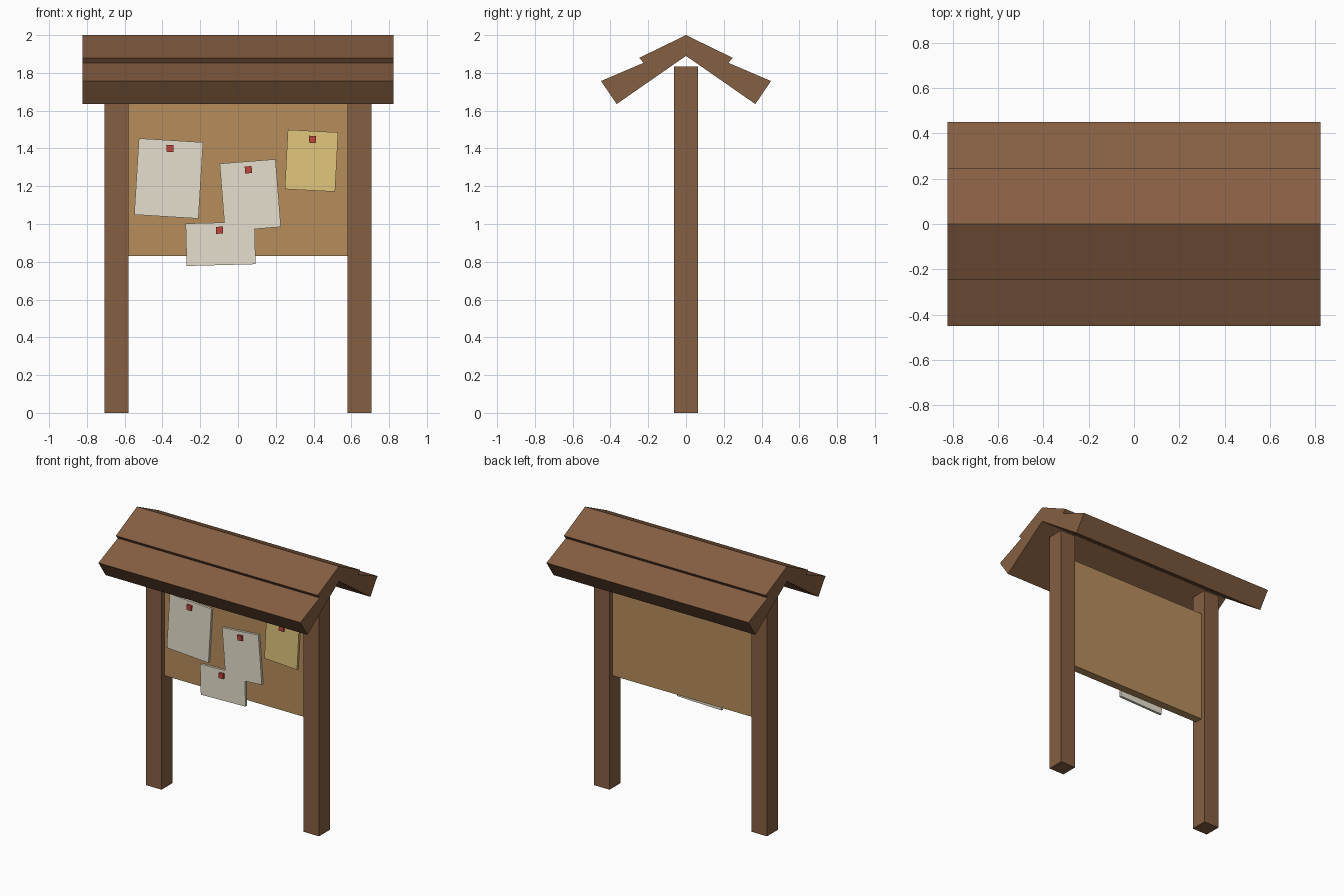
import bpy
import bmesh
from math import radians
from mathutils import Matrix, Vector

default = bpy.data.objects.get("Cube")
if default:
    bpy.data.objects.remove(default, do_unlink=True)


def material(name, rgb):
    mat = bpy.data.materials.new(name)
    mat.use_nodes = True
    color = (*rgb, 1)
    mat.diffuse_color = color
    mat.node_tree.nodes["Principled BSDF"].inputs["Base Color"].default_value = color
    return mat


wood = material("brown wood", (0.235, 0.112, 0.054))
cork = material("cork", (0.468, 0.27, 0.107))
paper = material("pale paper", (0.79, 0.74, 0.61))
yellow = material("yellow paper", (0.76, 0.565, 0.2))
red = material("red pin", (0.515, 0.06, 0.045))


def finish(name, bm, mat):
    bmesh.ops.recalc_face_normals(bm, faces=bm.faces)
    mesh = bpy.data.meshes.new(name)
    bm.to_mesh(mesh)
    bm.free()
    mesh.materials.append(mat)
    obj = bpy.data.objects.new(name, mesh)
    bpy.context.collection.objects.link(obj)
    return obj


def box(name, center, size, mat, tilt=0):
    """Box tilted about the front-to-back axis; positive leans to the left."""
    bm = bmesh.new()
    bmesh.ops.create_cube(bm, size=1)
    bmesh.ops.scale(bm, vec=size, verts=bm.verts)
    obj = finish(name, bm, mat)
    obj.matrix_world = Matrix.Translation(center) @ Matrix.Rotation(radians(-tilt), 4, "Y")
    return obj


# Posts and the board held between them
for side, label in ((1, "left"), (-1, "right")):
    box(label + "_post", (side * 0.643, 0, 0.9175), (0.125, 0.125, 1.835), wood)
box("cork_board", (0, 0, 1.247), (1.16, 0.06, 0.834), cork)

# Stepped gable roof, one profile extruded sideways
half = [(0.247, 1.88), (0.225, 1.853), (0.45, 1.757), (0.367, 1.635)]
profile = [(0, 2)] + half + [(0, 1.89)] + [(-y, z) for y, z in reversed(half)]
bm = bmesh.new()
face = bm.faces.new([bm.verts.new((-0.824, y, z)) for y, z in profile])
extruded = bmesh.ops.extrude_face_region(bm, geom=[face])["geom"]
moved = [v for v in extruded if isinstance(v, bmesh.types.BMVert)]
bmesh.ops.translate(bm, vec=Vector((1.648, 0, 0)), verts=moved)
finish("roof", bm, wood)

# Notices: name, centre x and z, width, height, tilt, pin x and z, front, paper
notices = [
    ("large_notice", -0.367, 1.241, 0.341, 0.405, -3.5, -0.36, 1.4, 0.046, paper),
    ("middle_notice", 0.065, 1.152, 0.297, 0.36, 4.5, 0.055, 1.287, 0.047, paper),
    ("yellow_notice", 0.389, 1.335, 0.267, 0.315, -3, 0.394, 1.448, 0.046, yellow),
    ("low_notice", -0.092, 0.895, 0.365, 0.225, 1.5, -0.098, 0.967, 0.046, paper),
]
for name, x, z, w, h, tilt, px, pz, front, mat in notices:
    back = 0.028
    box(name, (x, -(front + back) / 2, z), (w, front - back, h), mat, tilt)
    box(name + "_pin", (px, -0.05, pz), (0.037, 0.022, 0.037), red, tilt)
